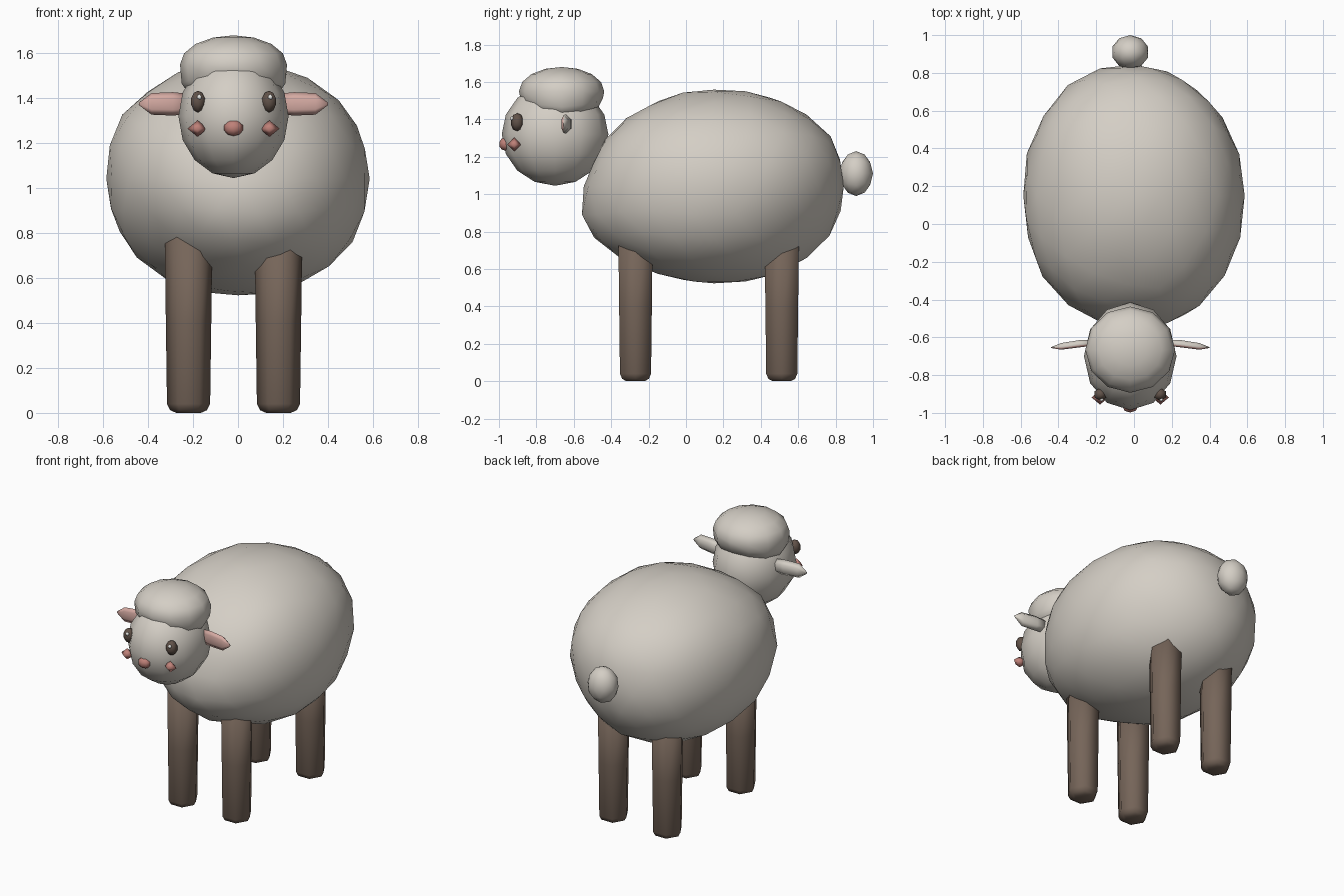
import bpy, bmesh, math, random
from mathutils import Vector

if "Cube" in bpy.data.objects:
    bpy.data.objects.remove(bpy.data.objects["Cube"])

random.seed(4)
CX = -0.02  # mirror axis of head and legs


def mat(name, r, g, b):
    m = bpy.data.materials.new(name)
    m.diffuse_color = (r, g, b, 1)
    m.use_nodes = True
    m.node_tree.nodes["Principled BSDF"].inputs["Base Color"].default_value = m.diffuse_color
    return m


wool = mat("wool", 0.66, 0.62, 0.56)
brown = mat("leg_brown", 0.18, 0.13, 0.10)
dark = mat("eye_brown", 0.12, 0.085, 0.067)
ear_pink = mat("ear_pink", 0.66, 0.40, 0.36)
rose = mat("rose", 0.52, 0.22, 0.19)
white = mat("white", 0.85, 0.85, 0.82)


def finish(bm, name, mats, smooth=True):
    bmesh.ops.recalc_face_normals(bm, faces=bm.faces)
    me = bpy.data.meshes.new(name)
    for f in bm.faces:
        f.smooth = smooth
    bm.to_mesh(me)
    bm.free()
    ob = bpy.data.objects.new(name, me)
    bpy.context.collection.objects.link(ob)
    for m in mats:
        me.materials.append(m)
    return ob


def ball(name, center, radii, material, shape=None, ico=0, seg=12, rings=9, smooth=True):
    """Ellipsoid; shape(unit vector) may return a reshaped unit vector."""
    bm = bmesh.new()
    if ico:
        bmesh.ops.create_icosphere(bm, subdivisions=ico, radius=1)
    else:
        bmesh.ops.create_uvsphere(bm, u_segments=seg, v_segments=rings, radius=1)
    for v in bm.verts:
        p = shape(v.co.copy()) if shape else v.co
        v.co = Vector(center) + Vector(p[i] * radii[i] for i in range(3))
    return finish(bm, name, [material], smooth)


def loft(name, rings, mats, smooth=True):
    """Skin a list of equal-sized point rings and cap both ends."""
    bm = bmesh.new()
    vs = [[bm.verts.new(p) for p in r] for r in rings]
    n = len(vs[0])
    for a, b in zip(vs, vs[1:]):
        for i in range(n):
            bm.faces.new((a[i], a[(i + 1) % n], b[(i + 1) % n], b[i]))
    bm.faces.new(vs[0])
    bm.faces.new(vs[-1])
    return finish(bm, name, mats, smooth)


# Fleece body: slightly boxy egg with broad bumps and dents (direction, amount, tightness)
BUMPS = [((0, -0.68, 0.73), -0.06, 7),      # sloping shoulders
         ((0, -1, 0.15), -0.04, 8),         # flat upper chest
         ((0, -0.92, -0.40), 0.075, 9),     # low chest
         ((0, -0.60, -0.80), -0.04, 9),     # under the chest
         ((-0.47, -0.71, -0.52), -0.05, 14),  # hollow above the left front leg
         ((0.97, 0, -0.25), 0.025, 7),      # right flank, low
         ((-0.97, 0, 0.2), 0.025, 7),       # left flank, high
         ((0.62, 0.68, -0.4), -0.075, 7),   # right haunch
         ((0, 0, 1), 0.012, 7),
         ((0, 0, -1), 0.015, 7)]


def body_shape(p):
    e = 2.2
    k = sum(abs(c) ** e for c in p) ** (-1 / e)
    bump = sum(a * max(0, p.dot(Vector(d).normalized())) ** t for d, a, t in BUMPS)
    return p * k * (1 + bump + random.uniform(-0.008, 0.008))


ball("body", (0, 0.15, 1.042), (0.576, 0.70, 0.516), wool, body_shape, ico=3)

# Head
ball("head", (CX, -0.70, 1.32), (0.245, 0.285, 0.275), wool, seg=12, rings=8)


# Wool cap: domed above, fuller below, hanging lower over the sides
def cap_shape(p):
    a = math.atan2(p.y, p.x)
    if p.z < -0.01:
        r = math.hypot(p.x, p.y)
        grow = r ** -0.6 if r > 0.01 else 1
        p.x *= grow
        p.y *= grow
        p.z = p.z * 0.95 - 0.1 - 0.2 * math.cos(2 * a) * min(1, r)
    return p


ball("wool_cap", (CX, -0.665, 1.55), (0.238, 0.228, 0.13), wool, cap_shape, seg=12, rings=8)

# Tail
ball("tail", (CX, 0.91, 1.11), (0.10, 0.09, 0.12), wool, ico=2)

# Four six-sided legs with rounded feet
profile = [(0.0, 0.055), (0.012, 0.082), (0.04, 0.096), (0.40, 0.101), (0.86, 0.107)]
for label, y in (("front", -0.27), ("back", 0.512)):
    for side, s in (("left", -1), ("right", 1)):
        x = CX + s * 0.2
        loft(f"{label}_{side}_leg",
             [[(x + r * math.cos(i * math.pi / 3), y + r * math.sin(i * math.pi / 3), z)
               for i in range(6)] for z, r in profile], [brown])

for side, s in (("left", -1), ("right", 1)):
    # Ears: flat paddles, shallow pink front and deeper wool back
    sections = [(0.20, -0.635, 0.045), (0.27, -0.642, 0.052), (0.365, -0.655, 0.048), (0.42, -0.655, 0.006)]
    ear = loft(f"{side}_ear",
               [[(CX + s * dx, y + (0.6 if i < 3 else 0.25) * r * math.sin(i * math.pi / 3),
                  1.375 + r * math.cos(i * math.pi / 3))
                 for i in range(6)] for dx, y, r in sections], [wool, ear_pink])
    for f in ear.data.polygons:
        f.material_index = 1 if f.normal.y < -0.2 else 0
    # Eyes with a small glint
    ball(f"{side}_eye", (CX + s * 0.158, -0.902, 1.385), (0.037, 0.036, 0.048), dark, seg=6, rings=5)
    ball(f"{side}_eye_glint", (CX + s * 0.158 + 0.006, -0.93, 1.405), (0.012, 0.01, 0.012), white, seg=6, rings=4)
    # Cheeks: little octahedra
    ball(f"{side}_cheek", (CX + s * 0.16, -0.918, 1.265), (0.045, 0.038, 0.037), rose, seg=4, rings=2)

# Nose
ball("nose", (CX, -0.965, 1.268), (0.044, 0.035, 0.036), rose, seg=8, rings=5)
